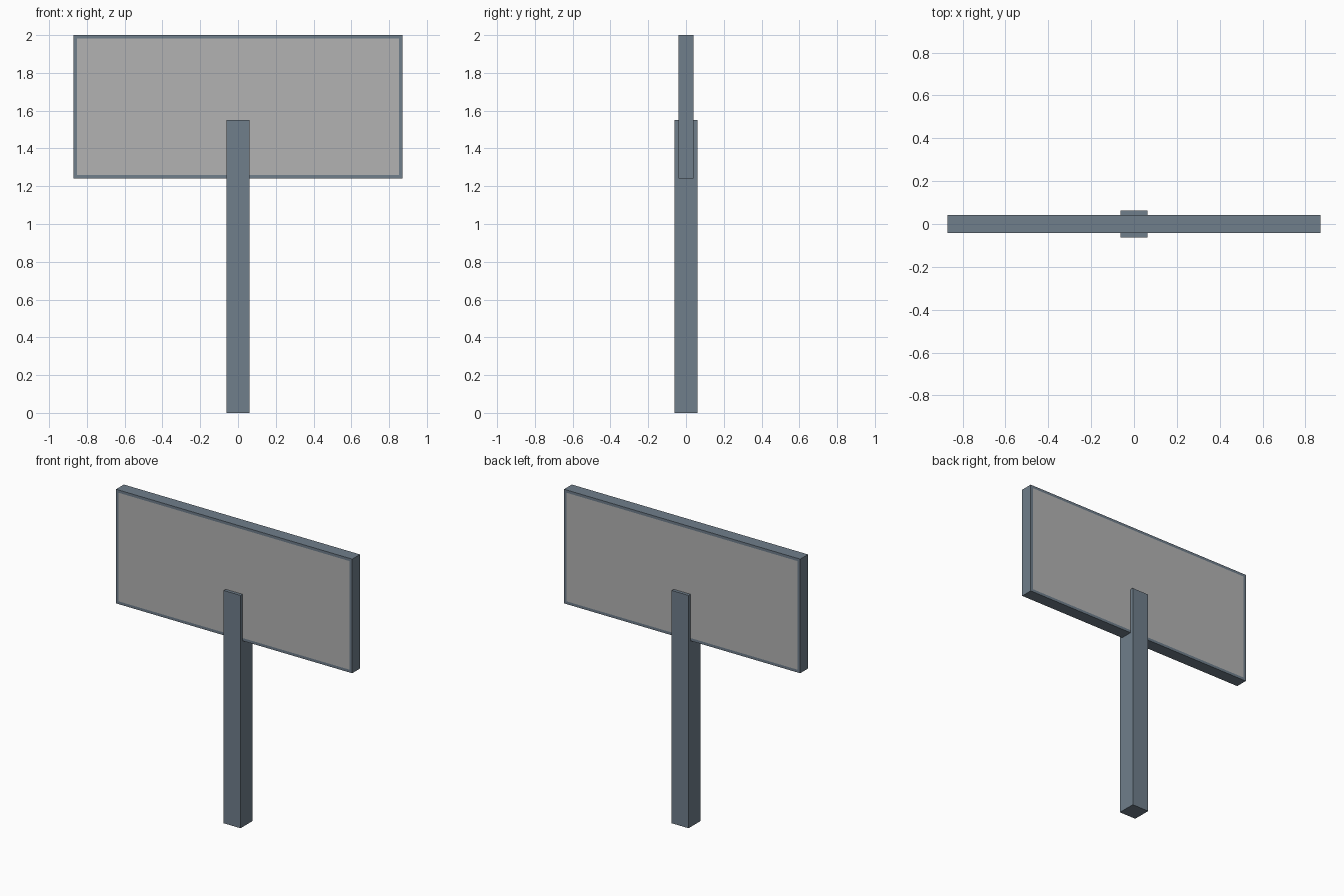
import bpy, bmesh
from mathutils import Vector

if "Cube" in bpy.data.objects:
    bpy.data.objects.remove(bpy.data.objects["Cube"])

steel = bpy.data.materials.new("painted_steel")
steel.diffuse_color = (0.16, 0.21, 0.26, 1)
steel.use_nodes = True
steel.node_tree.nodes["Principled BSDF"].inputs["Base Color"].default_value = steel.diffuse_color
face_grey = bpy.data.materials.new("sign_face_grey")
face_grey.diffuse_color = (0.45, 0.45, 0.45, 1)
face_grey.use_nodes = True
face_grey.node_tree.nodes["Principled BSDF"].inputs["Base Color"].default_value = face_grey.diffuse_color


def box_mesh(lo, hi):
    bm = bmesh.new()
    bmesh.ops.create_cube(bm, size=1)
    lo, hi = Vector(lo), Vector(hi)
    bmesh.ops.scale(bm, vec=hi - lo, verts=bm.verts)
    bmesh.ops.translate(bm, vec=(lo + hi) / 2, verts=bm.verts)
    return bm


def finish(bm, name, mats):
    bm.normal_update()
    me = bpy.data.meshes.new(name)
    bm.to_mesh(me)
    bm.free()
    for m in mats:
        me.materials.append(m)
    ob = bpy.data.objects.new(name, me)
    bpy.context.collection.objects.link(ob)
    return ob


# square post, running up through the board
finish(box_mesh((-0.062, -0.062, 0), (0.062, 0.062, 1.55)), "post", [steel])

# board: steel rim with a flush grey face inset on front and back
bm = box_mesh((-0.87, -0.041, 1.24), (0.87, 0.041, 2.0))
bm.normal_update()
broad = [f for f in bm.faces if abs(f.normal.y) > 0.9]
bmesh.ops.inset_individual(bm, faces=broad, thickness=0.026, depth=0)
for f in broad:
    f.material_index = 1
finish(bm, "sign_board", [steel, face_grey])
